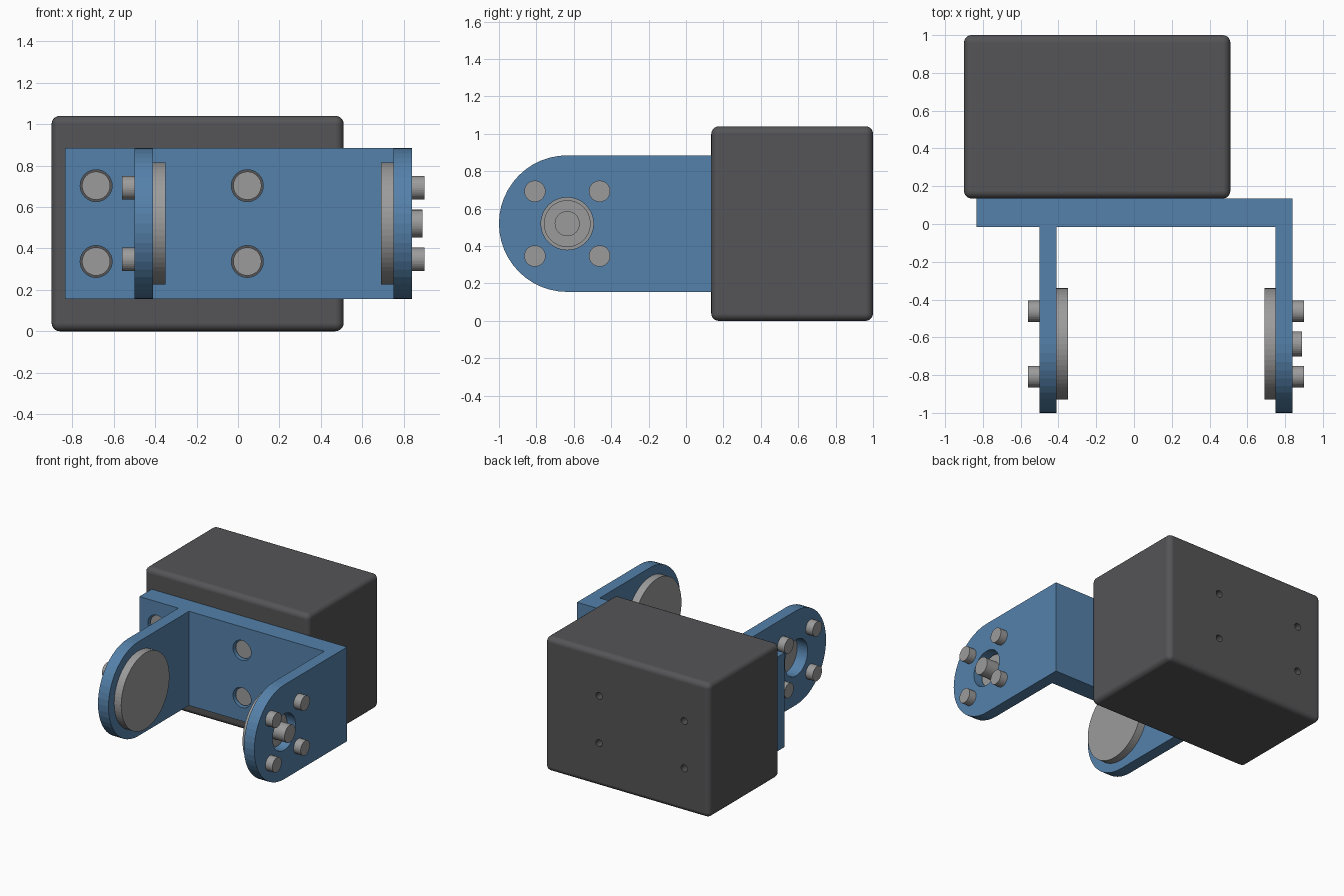
import bpy, bmesh, math
from mathutils import Matrix, Vector

if "Cube" in bpy.data.objects:
    bpy.data.objects.remove(bpy.data.objects["Cube"])


def material(name, rgb):
    m = bpy.data.materials.new(name)
    m.diffuse_color = (*rgb, 1)
    m.use_nodes = True
    m.node_tree.nodes["Principled BSDF"].inputs["Base Color"].default_value = m.diffuse_color
    return m


BLUE = material("blue_paint", (0.09, 0.22, 0.40))
DARK = material("dark_plastic", (0.09, 0.09, 0.095))
METAL = material("metal", (0.33, 0.33, 0.33))


def add_object(name, bm, mat=None):
    bmesh.ops.recalc_face_normals(bm, faces=bm.faces)
    me = bpy.data.meshes.new(name)
    bm.to_mesh(me)
    bm.free()
    ob = bpy.data.objects.new(name, me)
    bpy.context.collection.objects.link(ob)
    if mat:
        me.materials.append(mat)
    return ob


def add_cylinder(bm, axis, a, b, u, v, r, seg=32):
    """Cylinder from a to b along x (u, v = y, z) or along y (u, v = x, z)."""
    mid = (a + b) / 2
    if axis == 'X':
        mat = Matrix.Translation((mid, u, v)) @ Matrix.Rotation(math.pi / 2, 4, 'Y')
    else:
        mat = Matrix.Translation((u, mid, v)) @ Matrix.Rotation(math.pi / 2, 4, 'X')
    bmesh.ops.create_cone(bm, cap_ends=True, segments=seg, radius1=r, radius2=r,
                          depth=abs(b - a), matrix=mat)


def cylinder(name, *args, **kw):
    bm = bmesh.new()
    add_cylinder(bm, *args, **kw)
    return add_object(name, bm, METAL)


def extrude_profile(name, points, direction, mat=None):
    bm = bmesh.new()
    face = bm.faces.new([bm.verts.new(p) for p in points])
    ext = bmesh.ops.extrude_face_region(bm, geom=[face])
    verts = [g for g in ext["geom"] if isinstance(g, bmesh.types.BMVert)]
    bmesh.ops.translate(bm, verts=verts, vec=Vector(direction))
    return add_object(name, bm, mat)


def apply_modifier(ob, mod):
    bpy.ops.object.select_all(action='DESELECT')
    bpy.context.view_layer.objects.active = ob
    ob.select_set(True)
    bpy.ops.object.modifier_apply(modifier=mod.name)


def boolean(ob, cutter, operation):
    cutter.hide_render = True
    mod = ob.modifiers.new("boolean", 'BOOLEAN')
    mod.object, mod.operation, mod.solver = cutter, operation, 'EXACT'
    apply_modifier(ob, mod)
    bpy.data.objects.remove(cutter)


PY, PZ, R = -0.635, 0.52, 0.365                     # pivot axis and arm end radius
MOUNTS = [(x, z) for x in (-0.685, 0.045) for z in (0.337, 0.703)]

# Bracket: plan outline extruded up, trimmed by the rounded side outline
plan = [(-0.835, 0.135), (-0.835, -0.015), (-0.50, -0.015), (-0.50, -1.1),
        (-0.41, -1.1), (-0.41, -0.015), (0.75, -0.015), (0.75, -1.1),
        (0.84, -1.1), (0.84, 0.135)]
bracket = extrude_profile("bracket", [(x, y, 0) for x, y in plan], (0, 0, 1.1), BLUE)
side = [(-1, 0.3, PZ - R), (-1, 0.3, PZ + R)]
for i in range(25):
    t = math.pi / 2 + math.pi * i / 24
    side.append((-1, PY + R * math.cos(t), PZ + R * math.sin(t)))
boolean(bracket, extrude_profile("side_trim", side, (2, 0, 0)), 'INTERSECT')

# Bracket holes: pivot bore through both arms, four mounting holes in the base
bm = bmesh.new()
add_cylinder(bm, 'X', -1, 1, PY, PZ, 0.14, seg=48)
for x, z in MOUNTS:
    add_cylinder(bm, 'Y', -0.1, 0.2, x, z, 0.077)
boolean(bracket, add_object("bracket_holes", bm), 'DIFFERENCE')

# Housing block with rounded edges
bm = bmesh.new()
bmesh.ops.create_cube(bm, size=1, matrix=Matrix.Translation((-0.195, 0.5675, 0.52))
                      @ Matrix.Diagonal((1.41, 0.865, 1.04, 1)))
housing = add_object("housing", bm, DARK)
bevel = housing.modifiers.new("bevel", 'BEVEL')
bevel.width, bevel.segments = 0.04, 5
apply_modifier(housing, bevel)

# Housing rear holes
bm = bmesh.new()
for x, z in MOUNTS:
    add_cylinder(bm, 'Y', 0.7, 1.1, x, z, 0.027, seg=24)
boolean(housing, add_object("housing_holes", bm), 'DIFFERENCE')
bpy.ops.object.select_all(action='DESELECT')
housing.select_set(True)
bpy.context.view_layer.objects.active = housing
bpy.ops.object.shade_smooth_by_angle(angle=math.radians(35))
weighted = housing.modifiers.new("weighted_normals", 'WEIGHTED_NORMAL')
weighted.keep_sharp = True

# Mounting screws sunk into the bracket base
for x, z in MOUNTS:
    cylinder("mounting_screw", 'Y', 0.005, 0.136, x, z, 0.068)

# Horn discs on the inner faces of the arms, with screws on the outer faces
for label, inner, outer, s in (("left", -0.41, -0.50, -1), ("right", 0.75, 0.84, 1)):
    cylinder(label + "_horn_disc", 'X', inner - s * 0.06, inner, PY, PZ, 0.295, seg=64)
    for dy in (-0.173, 0.173):
        for dz in (-0.173, 0.173):
            cylinder(label + "_horn_screw", 'X', outer - s * 0.02, outer + s * 0.06,
                     PY + dy, PZ + dz, 0.057)

# Output hub and centre screw on the driven side
cylinder("output_hub", 'X', 0.745, 0.78, PY, PZ, 0.125, seg=48)
cylinder("centre_screw", 'X', 0.775, 0.89, PY, PZ, 0.067)
